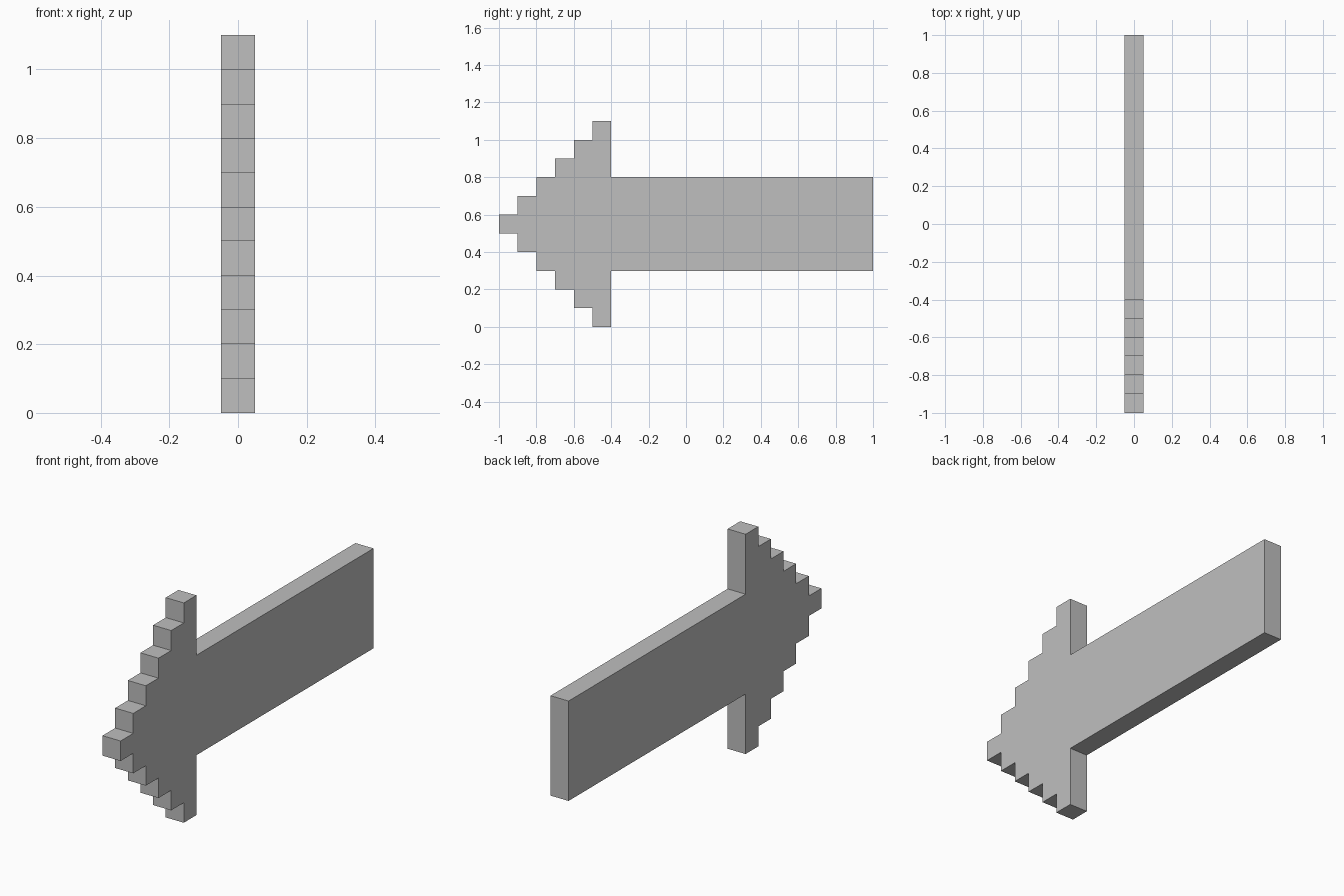
import bpy
import bmesh

cube = bpy.data.objects.get("Cube")
if cube:
    bpy.data.objects.remove(cube, do_unlink=True)

STEP = 0.1        # size of one stair step, also the plate thickness
STEPS = 6         # stairs from the tip to the widest part
MID = 0.55        # height of the centre line
SHAFT_HALF = 0.25

# Plain grey material
grey = bpy.data.materials.new("plain_grey")
grey.use_nodes = True
colour = (0.52, 0.52, 0.52, 1)
grey.diffuse_color = colour
grey.node_tree.nodes["Principled BSDF"].inputs["Base Color"].default_value = colour

# Upper half of the outline, from the stepped tip to the shaft end
upper = []
for i in range(STEPS):
    half = STEP * (i + 0.5)
    y = -1 + STEP * i
    upper += [(y, half), (y + STEP, half)]
upper += [(upper[-1][0], SHAFT_HALF), (1, SHAFT_HALF)]

# Mirror about the centre line and extrude across the thickness
outline = upper + [(y, -h) for y, h in reversed(upper)]
bm = bmesh.new()
face = bm.faces.new([bm.verts.new((-STEP / 2, y, MID + h)) for y, h in outline])
result = bmesh.ops.extrude_face_region(bm, geom=[face], use_keep_orig=True)
moved = [v for v in result["geom"] if isinstance(v, bmesh.types.BMVert)]
bmesh.ops.translate(bm, verts=moved, vec=(STEP, 0, 0))
bmesh.ops.recalc_face_normals(bm, faces=bm.faces)

mesh = bpy.data.meshes.new("stepped_arrow")
bm.to_mesh(mesh)
bm.free()
mesh.materials.append(grey)
arrow = bpy.data.objects.new("stepped_arrow", mesh)
bpy.context.collection.objects.link(arrow)
